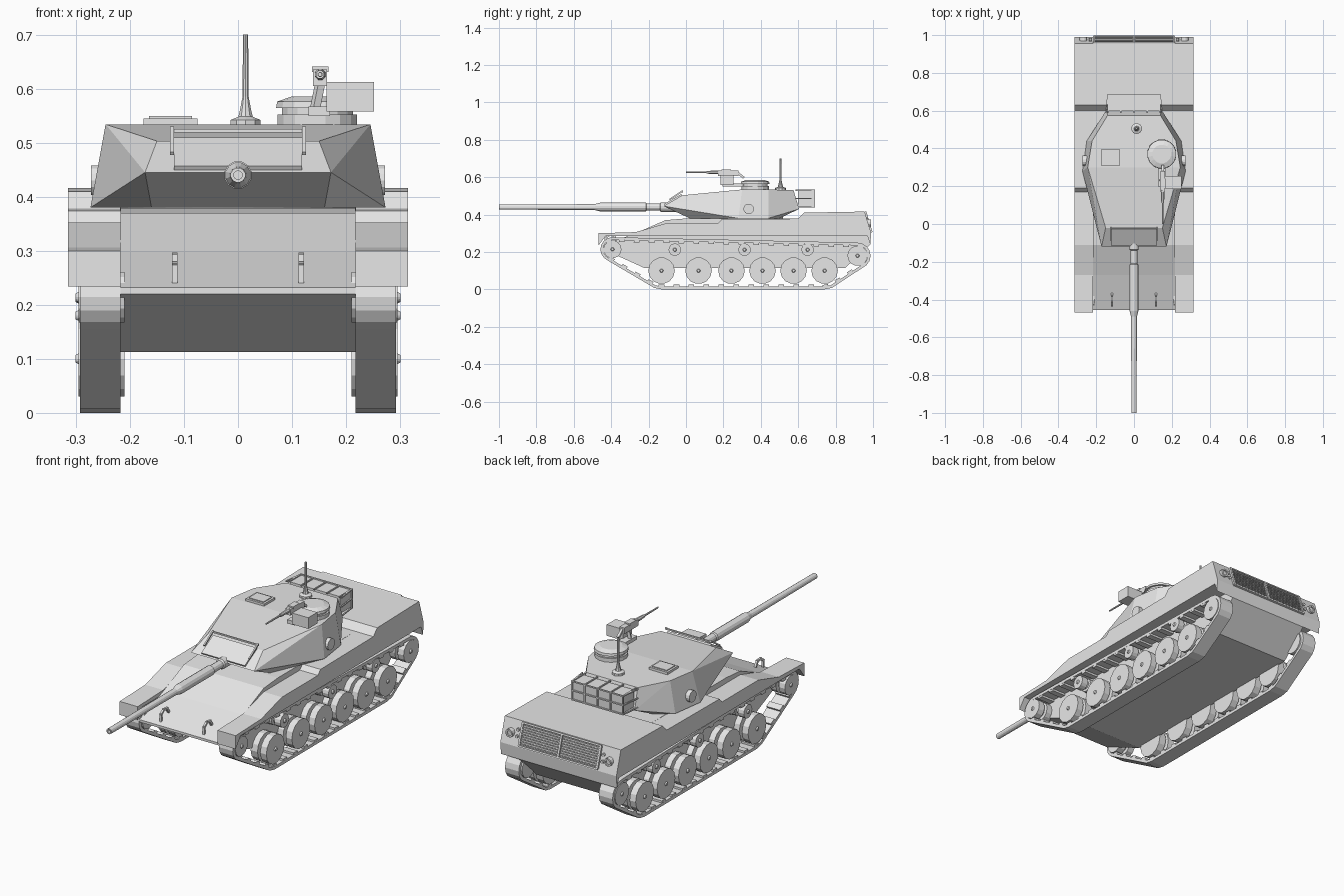
import bpy, bmesh, math
from mathutils import Vector, Matrix, Euler
from mathutils.geometry import convex_hull_2d

cube = bpy.data.objects.get("Cube")
if cube:
    bpy.data.objects.remove(cube, do_unlink=True)

GREY = (0.8, 0.8, 0.8, 1)
mat = bpy.data.materials.new("armour_grey")
mat.use_nodes = True
mat.diffuse_color = GREY
mat.node_tree.nodes["Principled BSDF"].inputs["Base Color"].default_value = GREY


def finish(name, bm):
    bmesh.ops.recalc_face_normals(bm, faces=bm.faces)
    me = bpy.data.meshes.new(name)
    bm.to_mesh(me)
    bm.free()
    me.materials.append(mat)
    ob = bpy.data.objects.new(name, me)
    bpy.context.collection.objects.link(ob)
    return ob


def add_box(bm, centre, size, tilt=0):
    m = Matrix.LocRotScale(Vector(centre), Euler((tilt, 0, 0)), Vector(size))
    bmesh.ops.create_cube(bm, size=1, matrix=m)


def box(name, centre, size, tilt=0):
    bm = bmesh.new()
    add_box(bm, centre, size, tilt)
    return finish(name, bm)


def add_bar(bm, a, b, width):
    a, b = Vector(a), Vector(b)
    rot = (b - a).to_track_quat('Z', 'Y')
    size = Vector((width, width, (b - a).length + width))
    bmesh.ops.create_cube(bm, size=1, matrix=Matrix.LocRotScale((a + b) / 2, rot, size))


def bars(name, segments, width):
    bm = bmesh.new()
    for a, b in segments:
        add_bar(bm, a, b, width)
    return finish(name, bm)


def extrude_x(name, profile, x0, x1):
    """Side outline of (y, z) points, extruded from x0 to x1."""
    bm = bmesh.new()
    ends = [[bm.verts.new((x, y, z)) for y, z in profile] for x in (x0, x1)]
    for ring in ends:
        bm.faces.new(ring)
    n = len(profile)
    for i in range(n):
        j = (i + 1) % n
        bm.faces.new((ends[0][i], ends[0][j], ends[1][j], ends[1][i]))
    return finish(name, bm)


def lathe(name, origin, axis, rings, sides=14):
    """Rings of (distance along axis, radius), closed at both ends."""
    bm = bmesh.new()
    rot = Vector((0, 0, 1)).rotation_difference(Vector(axis))
    loops = []
    for t, r in rings:
        angles = [2 * math.pi * (k + 0.5) / sides for k in range(sides)]
        loops.append([bm.verts.new(Vector(origin) + rot @ Vector(
            (r * math.cos(a), r * math.sin(a), t))) for a in angles])
    for lo, hi in zip(loops, loops[1:]):
        for k in range(sides):
            j = (k + 1) % sides
            bm.faces.new((lo[k], lo[j], hi[j], hi[k]))
    bm.faces.new(loops[0])
    bm.faces.new(loops[-1])
    return finish(name, bm)


# Hull: narrow centre body and two sponsons over the tracks
rear = [(0.60, 0.378), (0.63, 0.41), (0.955, 0.416), (0.99, 0.30)]
extrude_x("hull_body", [(-0.455, 0.232), (-0.27, 0.30), (-0.11, 0.37), (0, 0.379)] + rear
          + [(0.985, 0.24), (0.85, 0.113), (-0.22, 0.113), (-0.455, 0.22)], -0.217, 0.217)
sponson = ([(-0.468, 0.234), (-0.468, 0.30), (-0.27, 0.306), (-0.11, 0.352), (0.17, 0.352),
            (0.19, 0.374)] + rear + [(0.985, 0.24), (0.97, 0.285), (-0.43, 0.285)])
for s, side in ((1, "left"), (-1, "right")):
    extrude_x("sponson_" + side, sponson, 0.217 * s, 0.315 * s)

# Running gear: (y, z, wheel radius, track radius)
idler = (-0.393, 0.214, 0.048, 0.065)
sprocket = (0.917, 0.18, 0.054, 0.07)
road = [(y, 0.1, 0.071, 0.1) for y in (-0.131, 0.067, 0.243, 0.409, 0.575, 0.741)]
rollers = [(y, 0.212, 0.033, 0) for y in (-0.06, 0.313, 0.65)]

pts = [Vector((y + R * math.cos(a), z + R * math.sin(a)))
       for y, z, r, R in (idler, sprocket, road[0], road[-1])
       for a in (2 * math.pi * k / 16 for k in range(16))]
outer = [pts[i] for i in convex_hull_2d(pts)]
mid = sum(outer, Vector((0, 0))) / len(outer)


def inward(a, b):
    d = (b - a).normalized()
    n = Vector((-d.y, d.x))
    return n if n.dot(mid - a) > 0 else -n


def track(name, s):
    bm = bmesh.new()
    n = len(outer)
    inner = [p + 0.015 * (inward(outer[i - 1], p) + inward(p, outer[(i + 1) % n])).normalized()
             for i, p in enumerate(outer)]
    rows = [[bm.verts.new((x * s, p.x, p.y)) for p in loop]
            for x, loop in ((0.217, outer), (0.292, outer), (0.292, inner), (0.217, inner))]
    for k in range(4):
        for i in range(n):
            j = (i + 1) % n
            a, b = rows[k], rows[(k + 1) % 4]
            bm.faces.new((a[i], a[j], b[j], b[i]))
    # Cross bars on the inside of the band
    step, travelled = 0.08, 0.0
    for i in range(n):
        a, b = outer[i], outer[(i + 1) % n]
        length = (b - a).length
        while travelled < length:
            p = a.lerp(b, travelled / length) + inward(a, b) * 0.019
            add_box(bm, (0.2545 * s, p.x, p.y), (0.074, 0.03, 0.012),
                    math.atan2(b.y - a.y, b.x - a.x))
            travelled += step
        travelled -= length
    finish(name, bm)


for s, side in ((1, "left"), (-1, "right")):
    track("track_" + side, s)
    for label, wheels in (("idler", [idler]), ("sprocket", [sprocket]),
                          ("road_wheel", road), ("return_roller", rollers)):
        for y, z, r, _ in wheels:
            lathe(f"{label}_{side}", (0, y, z), (s, 0, 0),
                  [(0.21, r), (0.247, r), (0.247, r * 0.6), (0.262, r * 0.6), (0.262, r),
                   (0.295, r), (0.295, 0.01), (0.301, 0.007)])

# Turret: faceted shell spanning mirrored corner points
bm = bmesh.new()
corners = [(0.16, 0.02, 0.38), (0.273, 0.28, 0.38), (0.25, 0.44, 0.38), (0.17, 0.5, 0.38),
           (0.172, -0.12, 0.445), (0.15, -0.02, 0.503), (0.245, 0.30, 0.534),
           (0.222, 0.44, 0.534), (0.14, 0.575, 0.53), (0.145, 0.605, 0.43)]
for x, y, z in corners:
    for s in (1, -1):
        bm.verts.new((x * s, y, z))
bmesh.ops.convex_hull(bm, input=bm.verts)
bmesh.ops.dissolve_limit(bm, angle_limit=0.03, verts=bm.verts, edges=bm.edges)
finish("turret_shell", bm)
lathe("turret_ring", (0, 0.30, 0.35), (0, 0, 1), [(0, 0.22), (0.045, 0.22)], 24)
for s in (1, -1):
    lathe("turret_side_port", (0.24 * s, 0.335, 0.43), (s, 0, 0), [(0, 0.028), (0.032, 0.028)])

# Mantlet plate with its folded rail
tilt = math.atan2(0.058, 0.1)
box("mantlet_plate", (0, -0.068, 0.478), (0.236, 0.105, 0.012), tilt)
bars("mantlet_rail", [((-0.122, -0.02, 0.522), (0.122, -0.02, 0.522))]
     + [((0.122 * s, -0.02, 0.525), (0.122 * s, -0.085, 0.482)) for s in (1, -1)], 0.007)

# Gun with stepped sleeve and open bore
lathe("gun_barrel", (0, 0, 0.44), (0, -1, 0),
      [(0.05, 0.026), (0.135, 0.026), (0.14, 0.019), (0.21, 0.019), (0.215, 0.024),
       (0.46, 0.024), (0.49, 0.016), (1.0, 0.014), (1.0, 0.008), (0.9, 0.008)], 12)

# Rear stowage basket
box("basket_load", (0, 0.64, 0.485), (0.27, 0.085, 0.085))
rails = []
for z in (0.44, 0.485, 0.53):
    rails += [((-0.138, 0.686, z), (0.138, 0.686, z))]
    rails += [((0.15 * s, 0.59, z), (0.138 * s, 0.686, z)) for s in (1, -1)]
for x in (-0.138, -0.07, 0, 0.07, 0.138):
    rails += [((x, 0.686, 0.44), (x, 0.686, 0.53)), ((x, 0.59, 0.53), (x, 0.686, 0.53))]
bars("basket_rails", rails, 0.006)

# Roof fittings
box("loader_hatch", (-0.125, 0.352, 0.538), (0.1, 0.085, 0.014))
box("loader_hatch_lid", (-0.125, 0.352, 0.544), (0.08, 0.065, 0.01))
lathe("cupola", (0.147, 0.37, 0.53), (0, 0, 1),
      [(0, 0.075), (0.022, 0.075), (0.022, 0.067), (0.034, 0.067), (0.034, 0.078),
       (0.046, 0.076), (0.055, 0.05)], 16)
lathe("antenna", (0.014, 0.505, 0.53), (0, 0, 1),
      [(0, 0.029), (0.012, 0.029), (0.018, 0.014), (0.03, 0.011), (0.055, 0.006),
       (0.17, 0.005)], 10)

# Roof machine gun on its mount
box("mount_base", (0.15, 0.275, 0.558), (0.04, 0.16, 0.018))
bars("mount_arm", [((0.142, 0.23, 0.56), (0.152, 0.235, 0.61))], 0.014)
box("machine_gun_body", (0.152, 0.225, 0.62), (0.026, 0.11, 0.03))
box("machine_gun_cover", (0.152, 0.215, 0.636), (0.03, 0.05, 0.01))
bars("machine_gun_grip", [((0.152, 0.28, 0.62), (0.152, 0.305, 0.6))], 0.012)
lathe("machine_gun_barrel", (0.152, 0.18, 0.626), (0, -1, 0),
      [(0, 0.011), (0.07, 0.008), (0.07, 0.005), (0.18, 0.004)], 8)
box("ammunition_box", (0.208, 0.22, 0.585), (0.088, 0.07, 0.055))

# Towing hooks on the glacis
for s in (1, -1):
    hook = [(-0.43, 0.245), (-0.43, 0.275), (-0.41, 0.29), (-0.385, 0.288), (-0.37, 0.262)]
    path = [(0.117 * s, y, z) for y, z in hook]
    bars("towing_hook", list(zip(path, path[1:])), 0.01)

# Rear grille and lamps lie on the sloped rear plate
slope = math.atan2(0.035, 0.116)


def rear_y(z):
    return 0.99 - (z - 0.30) * 0.035 / 0.116


bm = bmesh.new()
for k in range(9):
    z = 0.318 + k * 0.0105
    for s in (1, -1):
        add_box(bm, (0.108 * s, rear_y(z) + 0.002, z), (0.2, 0.009, 0.005), slope)
finish("rear_grille_slats", bm)
bm = bmesh.new()
for z in (0.308, 0.411):
    add_box(bm, (0, rear_y(z) + 0.002, z), (0.43, 0.014, 0.008), slope)
for x in (-0.212, 0, 0.212):
    add_box(bm, (x, rear_y(0.36) + 0.002, 0.36), (0.01, 0.014, 0.105), slope)
finish("rear_grille_frame", bm)
for s in (1, -1):
    lathe("rear_lamp", (0.268 * s, rear_y(0.355) - 0.005, 0.355), (0, 1, 0),
          [(0, 0.02), (0.022, 0.02), (0.022, 0.012), (0.016, 0.012)], 12)
    for z in (0.345, 0.375):
        lathe("rear_marker", (0.232 * s, rear_y(z) - 0.004, z), (0, 1, 0),
              [(0, 0.008), (0.012, 0.008)], 8)
